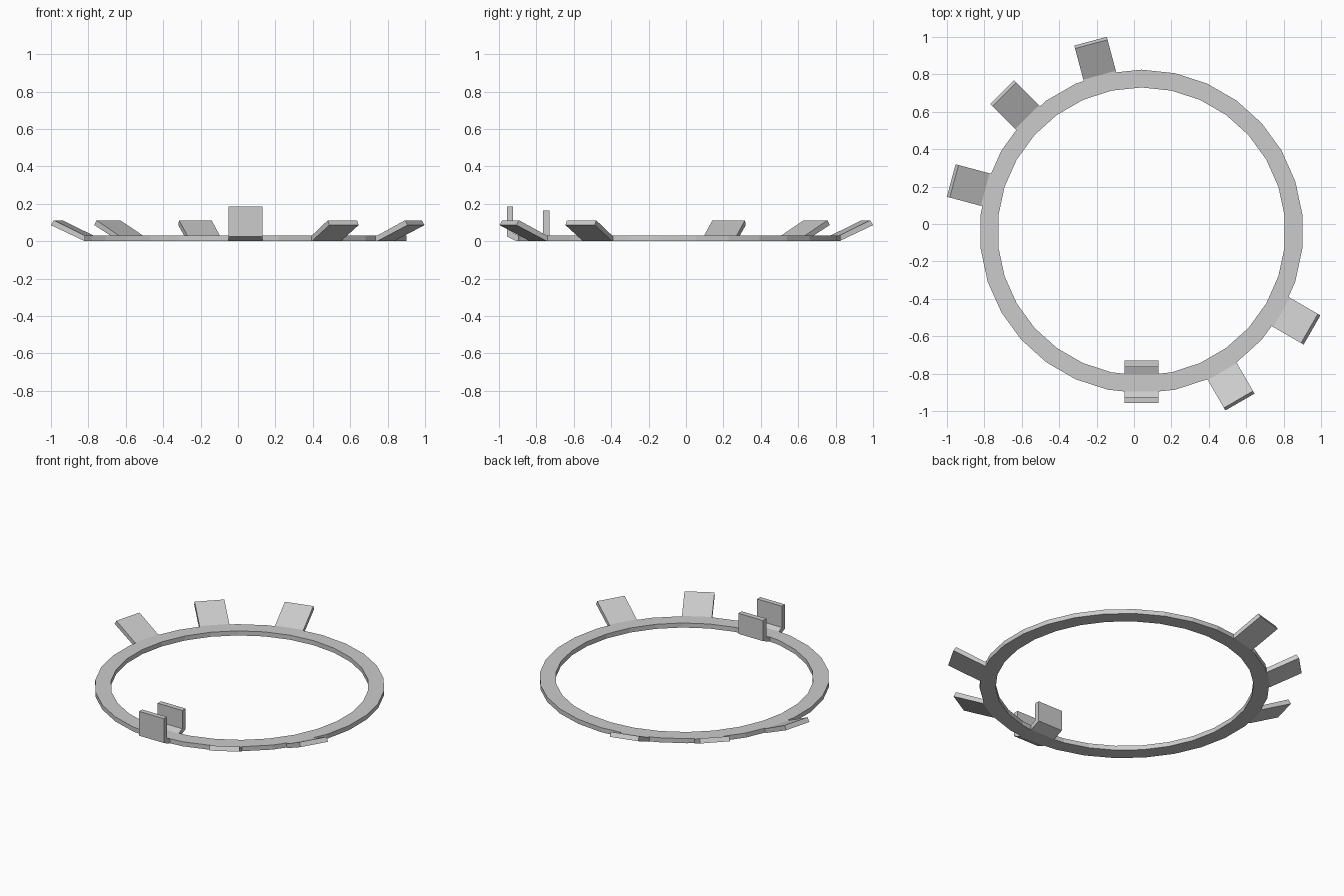
import bpy, bmesh
from math import sin, cos, radians, tau

if "Cube" in bpy.data.objects:
    bpy.data.objects.remove(bpy.data.objects["Cube"])

CX, CY = 0.04, -0.04      # ring centre
R_OUT, R_IN, THICK = 0.865, 0.77, 0.03
SIDES = 30
TAB_W = 0.18


def finish(name, bm):
    bmesh.ops.recalc_face_normals(bm, faces=bm.faces)
    mesh = bpy.data.meshes.new(name)
    bm.to_mesh(mesh)
    bm.free()
    obj = bpy.data.objects.new(name, mesh)
    bpy.context.collection.objects.link(obj)
    return obj


def radial_prism(name, profile, angle):
    """Extrude an (r, z) profile sideways by TAB_W, pointing outward at angle."""
    a = radians(angle)
    bm = bmesh.new()
    rows = []
    for s in (-TAB_W / 2, TAB_W / 2):
        rows.append([bm.verts.new((CX + r * cos(a) - s * sin(a),
                                   CY + r * sin(a) + s * cos(a), z))
                     for r, z in profile])
    n = len(profile)
    bm.faces.new(rows[0])
    bm.faces.new(rows[1])
    for i in range(n):
        j = (i + 1) % n
        bm.faces.new((rows[0][i], rows[0][j], rows[1][j], rows[1][i]))
    return finish(name, bm)


# Flat ring: rectangular section swept around the centre
bm = bmesh.new()
section = [(R_IN, 0), (R_OUT, 0), (R_OUT, THICK), (R_IN, THICK)]
loops = []
for k in range(SIDES):
    a = tau / 4 + k * tau / SIDES
    loops.append([bm.verts.new((CX + r * cos(a), CY + r * sin(a), z))
                  for r, z in section])
for k in range(SIDES):
    p, q = loops[k], loops[(k + 1) % SIDES]
    for i in range(4):
        j = (i + 1) % 4
        bm.faces.new((p[i], p[j], q[j], q[i]))
finish("ring", bm)

# Tabs bent upward and outward
tab = [(0.855, 0), (0.865, 0), (1.053, 0.086), (1.037, 0.112), (0.865, THICK), (0.855, THICK)]
for i, angle in enumerate((-30, -60, 105, 135, 165)):
    radial_prism(f"bent_tab_{i + 1}", tab, angle)

# Upright clip at the front: outer and inner plates
outer = [(0.855, 0), (0.865, 0), (0.917, 0.025), (0.917, 0.185),
         (0.885, 0.185), (0.885, 0.045), (0.855, THICK)]
inner = [(0.78, 0), (0.76, 0), (0.69, 0.03), (0.69, 0.165),
         (0.724, 0.165), (0.724, 0.045), (0.765, THICK), (0.78, THICK)]
radial_prism("clip_outer_plate", outer, -90)
radial_prism("clip_inner_plate", inner, -90)
